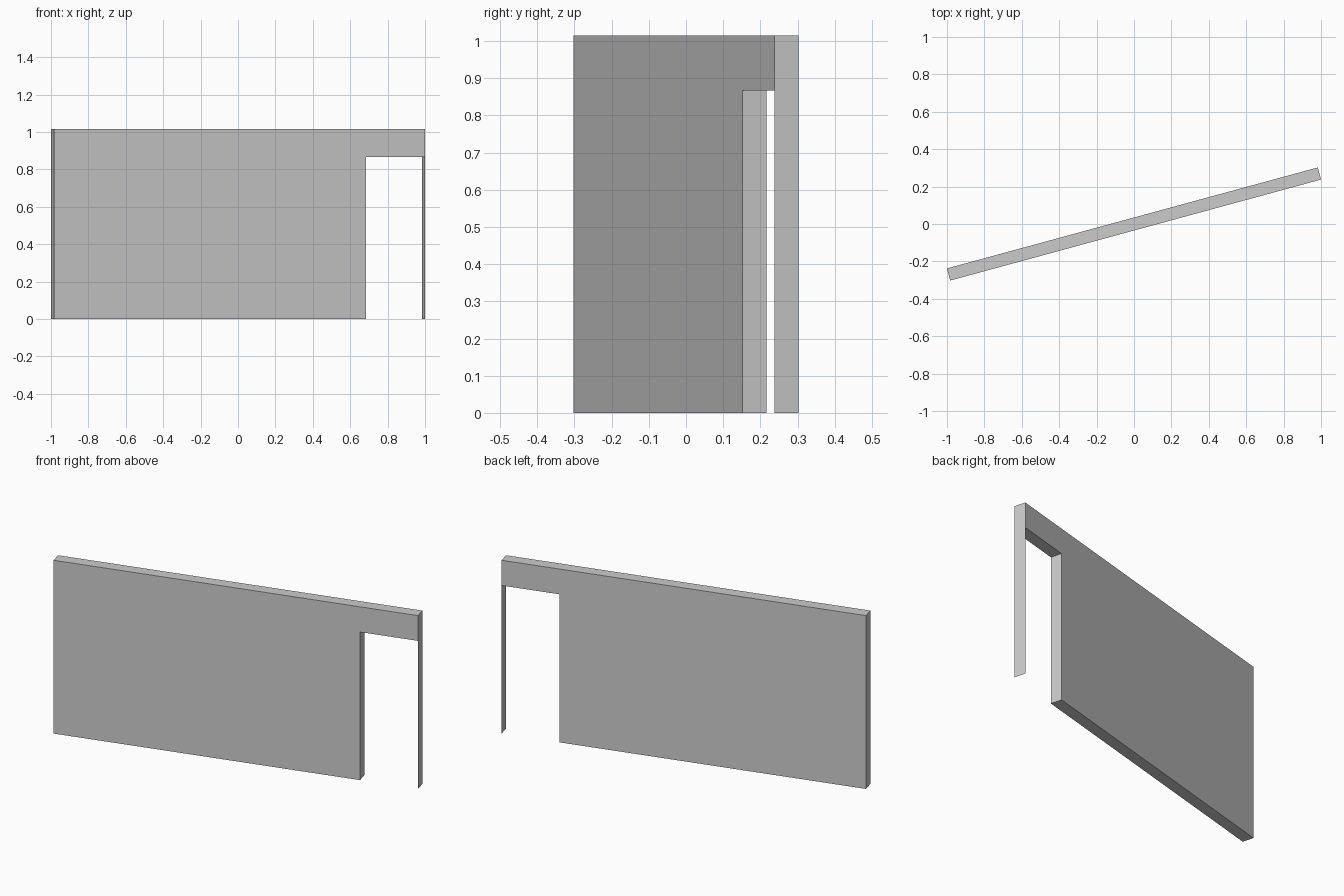
import bpy
import bmesh
import math
from mathutils import Matrix, Vector

cube = bpy.data.objects.get("Cube")
if cube:
    bpy.data.objects.remove(cube, do_unlink=True)

LENGTH, THICK, HEIGHT = 2.055, 0.067, 1.015
DOOR_START, DOOR_HEIGHT = 1.728, 0.867   # measured from the wall's right end
ANGLE = math.radians(15.23)

# Plain grey plaster
grey = bpy.data.materials.new("wall_grey")
grey.use_nodes = True
colour = (0.6, 0.6, 0.6, 1.0)
grey.diffuse_color = colour
grey.node_tree.nodes["Principled BSDF"].inputs["Base Color"].default_value = colour

# Wall profile: tall panel with a lintel over the doorway
profile = [(0, 0), (DOOR_START, 0), (DOOR_START, DOOR_HEIGHT),
           (LENGTH, DOOR_HEIGHT), (LENGTH, HEIGHT), (0, HEIGHT)]
bm = bmesh.new()
front = bm.faces.new([bm.verts.new((x - LENGTH / 2, -THICK / 2, z)) for x, z in profile])
extruded = bmesh.ops.extrude_face_region(bm, geom=[front], use_keep_orig=True)
bmesh.ops.translate(bm, vec=(0, THICK, 0),
                    verts=[g for g in extruded["geom"] if isinstance(g, bmesh.types.BMVert)])
bmesh.ops.recalc_face_normals(bm, faces=bm.faces)

# Paper-thin end jamb closing the far side of the doorway, down to the floor
bm.faces.new([bm.verts.new((LENGTH / 2, y, z)) for y, z in
              [(-THICK / 2, 0), (THICK / 2, 0),
               (THICK / 2, DOOR_HEIGHT), (-THICK / 2, DOOR_HEIGHT)]])
bmesh.ops.remove_doubles(bm, verts=bm.verts, dist=0.0001)

# Merge the jamb and lintel end into one flat end face
bm.normal_update()
ends = [f for f in bm.faces if f.normal.dot(Vector((1, 0, 0))) > 0.99
        and f.calc_center_median().x > LENGTH / 2 - 0.001]
print("end faces:", len(ends))

# Turn the wall to its angled position
bmesh.ops.transform(bm, matrix=Matrix.Rotation(ANGLE, 4, "Z"), verts=bm.verts)

mesh = bpy.data.meshes.new("wall_with_doorway")
bm.to_mesh(mesh)
bm.free()
mesh.materials.append(grey)
wall = bpy.data.objects.new("wall_with_doorway", mesh)
bpy.context.collection.objects.link(wall)
